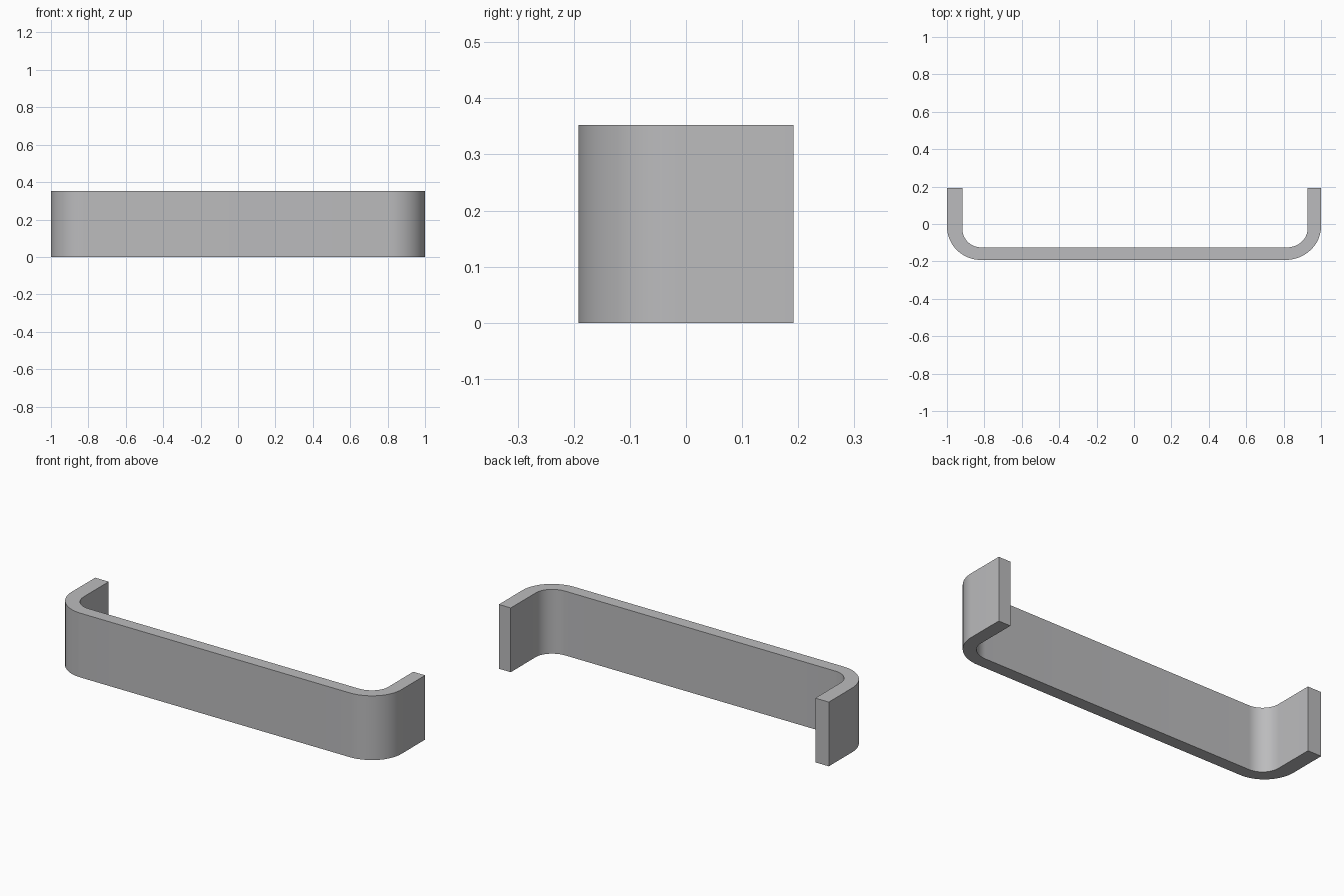
import bpy
import bmesh
from math import sin, cos, pi, radians

cube = bpy.data.objects.get("Cube")
if cube:
    bpy.data.objects.remove(cube, do_unlink=True)

HEIGHT = 0.352
BACK, FRONT, FRONT_INNER = 0.192, -0.192, -0.125
STEPS = 16


def material(name, colour):
    mat = bpy.data.materials.new(name)
    mat.use_nodes = True
    mat.diffuse_color = colour
    mat.node_tree.nodes["Principled BSDF"].inputs["Base Color"].default_value = colour
    return mat


def bend(cx, cy, rx, ry, start):
    """Quarter turn from the given angle, counter-clockwise."""
    angles = [start + pi / 2 * i / STEPS for i in range(STEPS + 1)]
    return [(cx + rx * cos(a), cy + ry * sin(a)) for a in angles]


def u_line(left, right, front, left_radius, right_radius, depth):
    """Open U path from the back of the -x leg to the back of the +x leg."""
    y = front + depth
    return ([(left, BACK)]
            + bend(left + left_radius, y, left_radius, depth, pi)
            + bend(right - right_radius, y, right_radius, depth, 1.5 * pi)
            + [(right, BACK)])


# Bent bar: strip between outer and inner paths, extruded upward
outer = u_line(-1.0, 1.0, FRONT, 0.18, 0.19, 0.18)
inner = u_line(-0.918, 0.928, FRONT_INNER, 0.1, 0.11, 0.1)
bm = bmesh.new()
rows = [(bm.verts.new((*o, 0)), bm.verts.new((*i, 0))) for o, i in zip(outer, inner)]
for (o1, i1), (o2, i2) in zip(rows, rows[1:]):
    bm.faces.new((o1, o2, i2, i1))
top = bmesh.ops.extrude_face_region(bm, geom=bm.faces[:])["geom"]
bmesh.ops.translate(bm, vec=(0, 0, HEIGHT),
                    verts=[g for g in top if isinstance(g, bmesh.types.BMVert)])
bmesh.ops.recalc_face_normals(bm, faces=bm.faces[:])

mesh = bpy.data.meshes.new("handle_bar")
bm.to_mesh(mesh)
bm.free()
mesh.materials.append(material("plain grey", (0.5, 0.5, 0.51, 1)))
handle = bpy.data.objects.new("handle_bar", mesh)
bpy.context.collection.objects.link(handle)

# Smooth bends with crisp rims
bpy.ops.object.select_all(action="DESELECT")
handle.select_set(True)
bpy.context.view_layer.objects.active = handle
bpy.ops.object.shade_smooth_by_angle(angle=radians(30))
